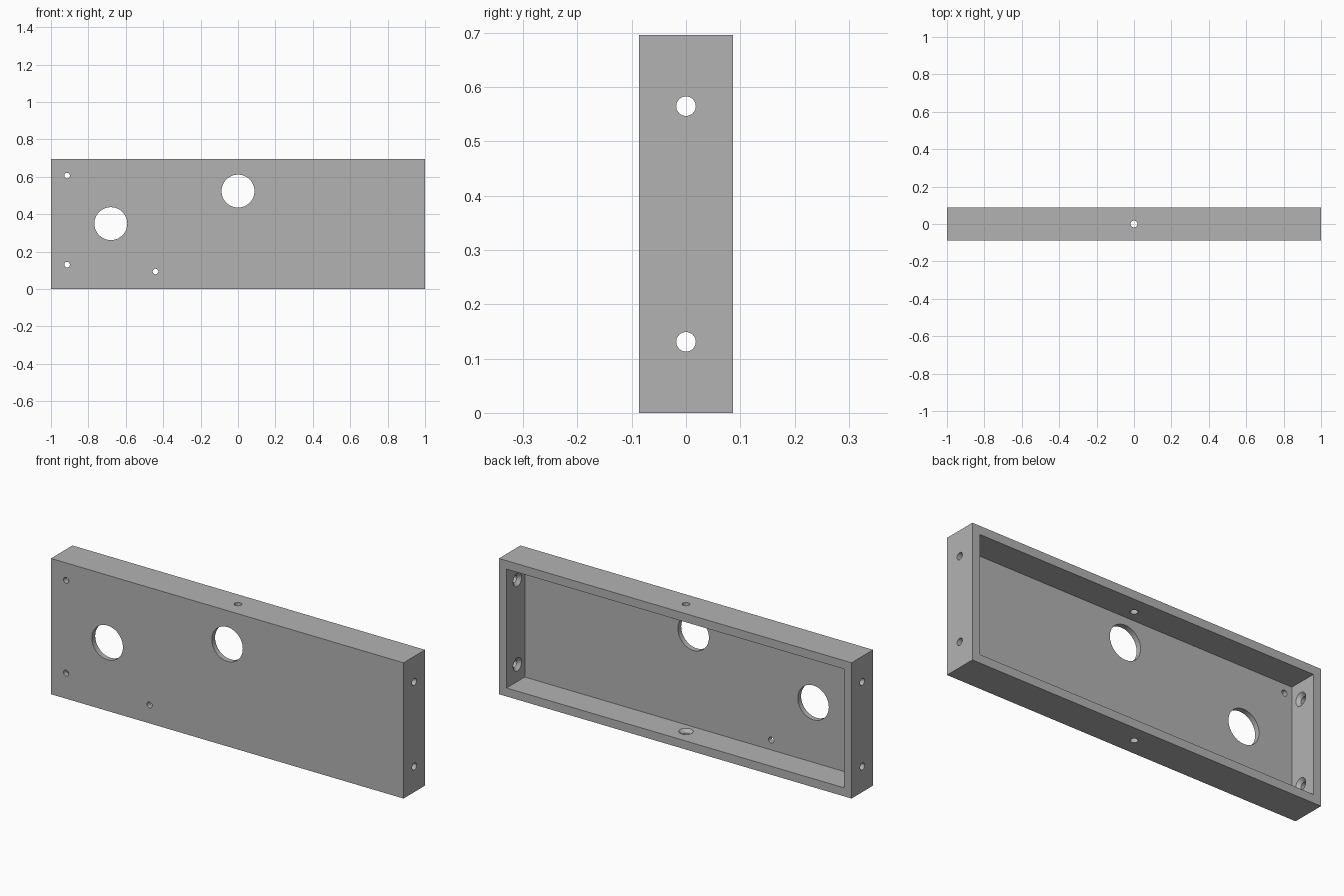
import bpy
import math

cube = bpy.data.objects.get("Cube")
if cube:
    bpy.data.objects.remove(cube, do_unlink=True)

LENGTH, DEPTH, HEIGHT = 2.0, 0.174, 0.696
WALL, PLATE = 0.0435, 0.027
AXIS_ROT = {"x": (0, math.pi / 2, 0), "y": (math.pi / 2, 0, 0), "z": (0, 0, 0)}

grey = bpy.data.materials.new("plain grey")
grey.use_nodes = True
colour = (0.45, 0.45, 0.45, 1)
grey.diffuse_color = colour
grey.node_tree.nodes["Principled BSDF"].inputs["Base Color"].default_value = colour


def box(name, size, location):
    bpy.ops.mesh.primitive_cube_add(size=1, location=location)
    ob = bpy.context.object
    ob.name = name
    ob.scale = size
    bpy.ops.object.transform_apply(location=True, rotation=False, scale=True)
    ob.data.materials.append(grey)
    return ob


def cut(target, cutter):
    """Subtract the cutter from the target, then discard it."""
    cutter.hide_render = True
    mod = target.modifiers.new("cut", "BOOLEAN")
    mod.operation = "DIFFERENCE"
    mod.solver = "EXACT"
    mod.object = cutter
    bpy.context.view_layer.objects.active = target
    bpy.ops.object.modifier_apply(modifier=mod.name)
    bpy.data.objects.remove(cutter, do_unlink=True)


def drill(target, axis, location, diameter, length=0.12):
    bpy.ops.mesh.primitive_cylinder_add(
        vertices=48, radius=diameter / 2, depth=length,
        location=location, rotation=AXIS_ROT[axis])
    bpy.context.object.data.materials.append(grey)
    cut(target, bpy.context.object)


def countersink(target, location, rotation):
    """Cone opening towards local -z, centred on the inner wall face."""
    bpy.ops.mesh.primitive_cone_add(
        vertices=48, radius1=0.050, radius2=0.018, depth=0.032,
        location=location, rotation=rotation)
    bpy.context.object.data.materials.append(grey)
    cut(target, bpy.context.object)


# Tray: a shallow box, open at the back
tray = box("open_back_tray", (LENGTH, DEPTH, HEIGHT), (0, 0, HEIGHT / 2))
cavity = box("cavity_cutter", (LENGTH - 2 * WALL, DEPTH, HEIGHT - 2 * WALL),
             (0, PLATE, HEIGHT / 2))
cut(tray, cavity)

# Large and small holes through the front plate
front = -DEPTH / 2
for x, z, diameter in ((0, 0.524, 0.176), (-0.68, 0.35, 0.176), (-0.914, 0.607, 0.03),
                       (-0.914, 0.131, 0.03), (-0.441, 0.094, 0.03)):
    drill(tray, "y", (x, front, z), diameter)

# Screw holes in both ends, countersunk from inside
for side in (-1, 1):
    for z in (0.131, 0.565):
        drill(tray, "x", (side, 0, z), 0.036)
        countersink(tray, (side * (LENGTH / 2 - WALL), 0, z), (0, side * math.pi / 2, 0))

# Plain hole in the top wall, countersunk hole in the bottom wall
drill(tray, "z", (0, 0, HEIGHT), 0.036)
drill(tray, "z", (0, 0, 0), 0.036)
countersink(tray, (0, 0, WALL), (math.pi, 0, 0))

# Smooth hole walls, crisp edges
bpy.ops.object.select_all(action="DESELECT")
tray.select_set(True)
bpy.context.view_layer.objects.active = tray
bpy.ops.object.shade_smooth_by_angle(angle=math.radians(30))
